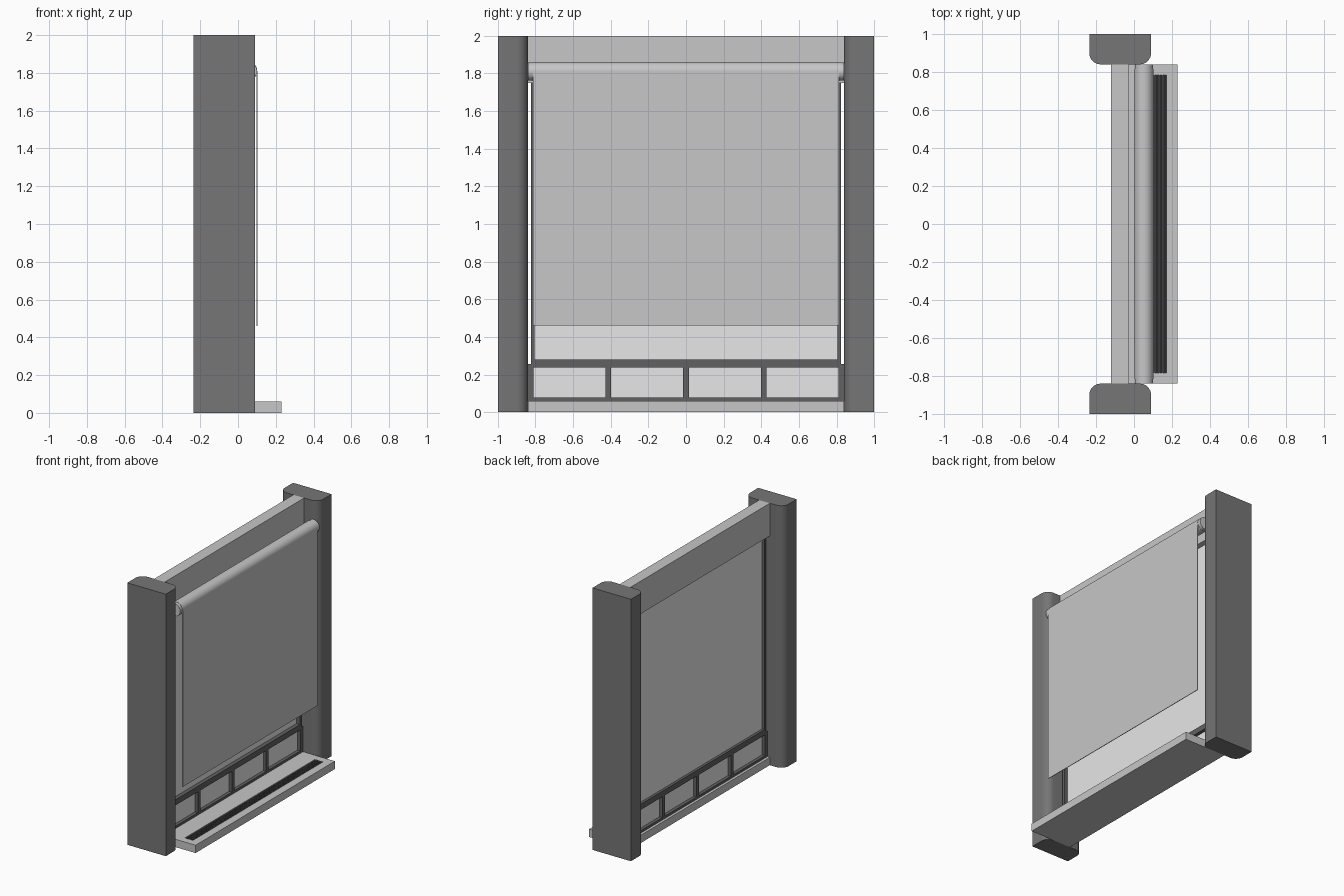
import bpy, bmesh, math
from mathutils import Matrix

if "Cube" in bpy.data.objects:
    bpy.data.objects.remove(bpy.data.objects["Cube"], do_unlink=True)


def material(name, v):
    m = bpy.data.materials.new(name)
    m.use_nodes = True
    m.diffuse_color = (v, v, v, 1)
    m.node_tree.nodes["Principled BSDF"].inputs["Base Color"].default_value = (v, v, v, 1)
    return m


PALE = material("pale grey", 0.57)
GLASS = material("near white glass", 0.8)
PILLAR = material("dark grey", 0.18)
FRAME = material("frame grey", 0.12)
VENT = material("charcoal", 0.04)


def finish(name, bm, mat, smooth=False):
    bmesh.ops.recalc_face_normals(bm, faces=bm.faces)
    me = bpy.data.meshes.new(name)
    bm.to_mesh(me)
    bm.free()
    me.materials.append(mat)
    ob = bpy.data.objects.new(name, me)
    bpy.context.collection.objects.link(ob)
    if smooth:
        bpy.ops.object.select_all(action="DESELECT")
        ob.select_set(True)
        bpy.context.view_layer.objects.active = ob
        bpy.ops.object.shade_smooth_by_angle(angle=math.radians(35))
    return ob


def boxes(name, mat, *extents):
    """One object made of boxes, each given as x, y and z ranges."""
    bm = bmesh.new()
    for x, y, z in extents:
        size = [b - a for a, b in (x, y, z)]
        mid = [(a + b) / 2 for a, b in (x, y, z)]
        bmesh.ops.create_cube(bm, size=1, matrix=Matrix.Translation(mid) @ Matrix.Diagonal((*size, 1)))
    return finish(name, bm, mat)


def cylinder(name, mat, x, z, r, y0, y1):
    bm = bmesh.new()
    place = Matrix.Translation((x, (y0 + y1) / 2, z)) @ Matrix.Rotation(math.pi / 2, 4, "X")
    bmesh.ops.create_cone(bm, cap_ends=True, segments=40, radius1=r, radius2=r,
                          depth=y1 - y0, matrix=place)
    return finish(name, bm, mat, True)


# Side pillars, rounded on the two inner corners
def pillar(name, side):
    back, front, inner, r = -0.235, 0.09, 0.84, 0.06
    pts = [(back, 1), (front, 1)]
    for cx, start in ((front - r, 0), (back + r, 90)):
        for i in range(9):
            a = math.radians(start + i * 90 / 8)
            pts.append((cx + r * math.cos(a), inner + r - r * math.sin(a)))
    bm = bmesh.new()
    face = bm.faces.new([bm.verts.new((x, y * side, 0)) for x, y in pts])
    top = bmesh.ops.extrude_face_region(bm, geom=[face])["geom"]
    bmesh.ops.translate(bm, verts=[v for v in top if isinstance(v, bmesh.types.BMVert)], vec=(0, 0, 2))
    return finish(name, bm, PILLAR, True)


pillar("left_pillar", 1)
pillar("right_pillar", -1)

# Header beam and sill with a sunken vent slot
W = 0.84
boxes("header", PALE, ((-0.12, -0.03), (-W, W), (1.75, 2)))
V, v0, v1, top = 0.785, 0.1, 0.17, 0.06
boxes("sill", PALE,
      ((-0.12, v0), (-W, W), (0, top)),
      ((v1, 0.23), (-W, W), (0, top)),
      ((v0, v1), (-W, -V), (0, top)),
      ((v0, v1), (V, W), (0, top)),
      ((v0, v1), (-V, V), (0, 0.035)))
boxes("vent_bed", VENT, ((v0, v1), (-V, V), (0.035, 0.04)))
pitch = (v1 - v0) / 5
boxes("vent_slats", FRAME, *[((v0 + pitch * (i + 0.25), v0 + pitch * (i + 0.75)), (-V, V), (0.04, top))
                             for i in range(5)])

# Lower window: outer frame, mullions and four panes
depth = (-0.1, -0.04)
rail = 0.03
lower = [(depth, (-W, W), (0.06, 0.078)), (depth, (-W, W), (0.237, 0.255))]
for i in range(5):
    y = (W - rail / 2) * (i - 2) / 2
    lower.append((depth, (y - rail / 2, y + rail / 2), (0.06, 0.255)))
boxes("lower_window_frame", FRAME, *lower)
boxes("lower_glass", GLASS, ((-0.075, -0.065), (-0.82, 0.82), (0.07, 0.245)))

# Upper window: slim frame with one large pane
U = 0.825
boxes("upper_window_frame", FRAME,
      (depth, (-U, U), (0.255, 0.28)),
      (depth, (-U, -U + 0.02), (0.28, 1.76)),
      (depth, (U - 0.02, U), (0.28, 1.76)))
boxes("upper_glass", GLASS, ((-0.08, -0.07), (-U + 0.015, U - 0.015), (0.27, 1.76)))

# Roller blind: roll, end brackets and hanging sheet
cylinder("blind_roll", PALE, 0.052, 1.81, 0.05, -0.815, 0.815)
for label, s in (("left", 1), ("right", -1)):
    cylinder(label + "_blind_bracket", PALE, 0.052, 1.81, 0.048, *sorted((s * 0.815, s * W)))
boxes("blind_sheet", PALE, ((0.097, 0.102), (-0.812, 0.812), (0.46, 1.81)))
